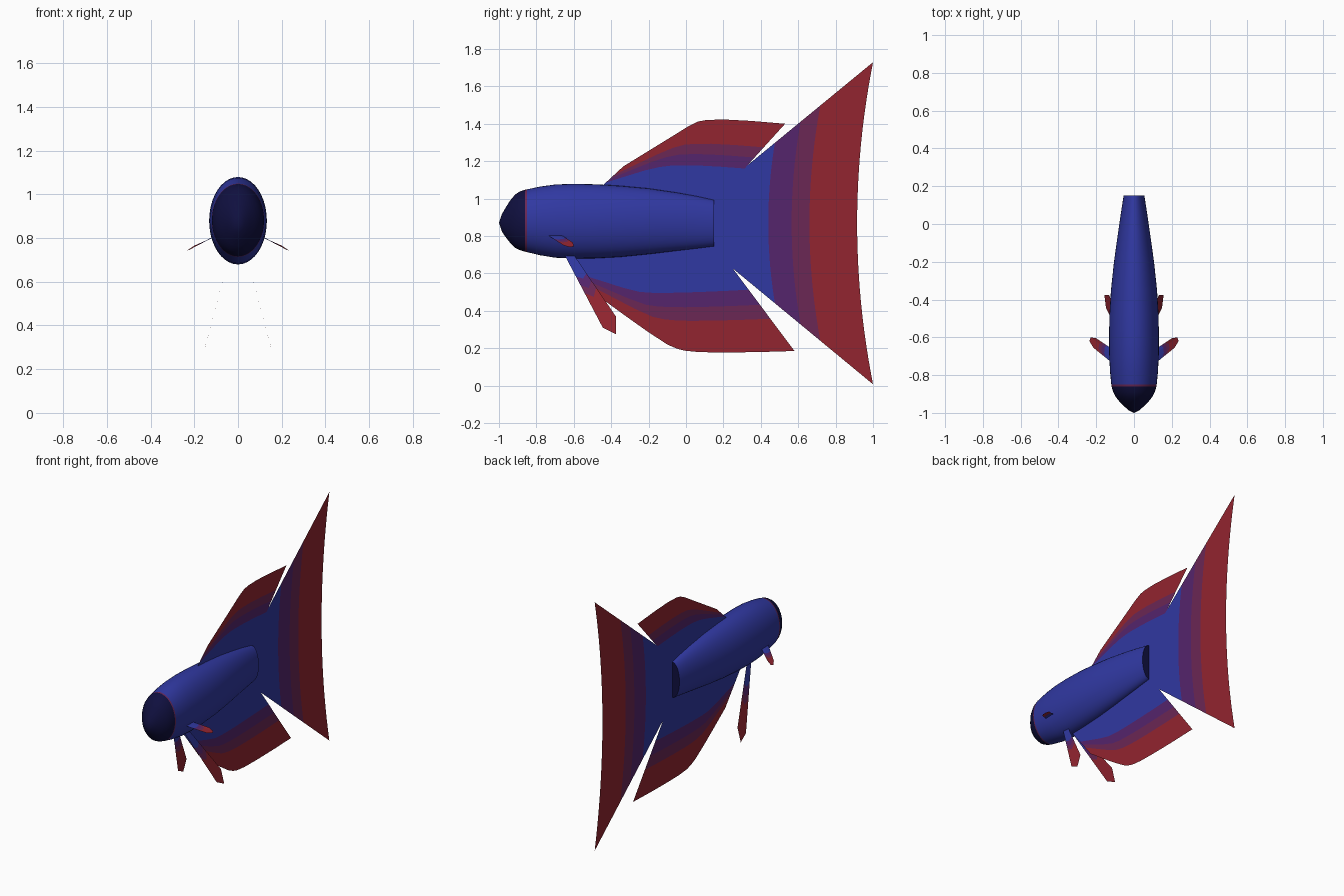
import bpy, bmesh, math

if "Cube" in bpy.data.objects:
    bpy.data.objects.remove(bpy.data.objects["Cube"])


def material(name, rgb):
    m = bpy.data.materials.new(name)
    m.diffuse_color = (*rgb, 1)
    m.use_nodes = True
    m.node_tree.nodes["Principled BSDF"].inputs["Base Color"].default_value = m.diffuse_color
    return m


BLUE = material("royal blue", (0.03, 0.04, 0.36))
VIOLET = material("violet", (0.09, 0.018, 0.15))
PLUM = material("plum", (0.145, 0.02, 0.09))
RED = material("crimson", (0.29, 0.018, 0.029))
NAVY = material("dark navy", (0.005, 0.005, 0.05))
FIN_COLOURS = [BLUE, VIOLET, PLUM, RED]


def make_object(name, bm, mats):
    me = bpy.data.meshes.new(name)
    bm.to_mesh(me)
    bm.free()
    for m in mats:
        me.materials.append(m)
    ob = bpy.data.objects.new(name, me)
    bpy.context.collection.objects.link(ob)
    return ob


def fin(name, root, rim, bands=(0, 0.43, 0.57, 0.7, 1)):
    """Flat membrane running from root points to rim points, one colour per band."""
    bm = bmesh.new()
    rows = [[bm.verts.new([a + (b - a) * t for a, b in zip(p, q)])
             for p, q in zip(root, rim)] for t in bands]
    for k in range(len(bands) - 1):
        for i in range(len(root) - 1):
            f = bm.faces.new((rows[k][i], rows[k + 1][i], rows[k + 1][i + 1], rows[k][i + 1]))
            f.material_index = k
    bmesh.ops.recalc_face_normals(bm, faces=bm.faces)
    if sum(f.normal.x for f in bm.faces) < 0:
        bmesh.ops.reverse_faces(bm, faces=bm.faces)
    return make_object(name, bm, FIN_COLOURS)


def median_fin(name, root_ends, rim):
    """Fin in the x = 0 plane with root points spread evenly along a line."""
    (y0, z0), (y1, z1) = root_ends
    n = len(rim) - 1
    root = [(0, y0 + (y1 - y0) * i / n, z0 + (z1 - z0) * i / n) for i in range(n + 1)]
    return fin(name, root, [(0, y, z) for y, z in rim])


# Body: elliptical rings as (y, top, bottom, half width)
STATIONS = [
    (-0.985, 0.915, 0.825, 0.03), (-0.965, 0.95, 0.795, 0.052),
    (-0.94, 0.99, 0.763, 0.077), (-0.915, 1.02, 0.738, 0.097),
    (-0.89, 1.037, 0.725, 0.11), (-0.86, 1.047, 0.716, 0.119),
    (-0.851, 1.049, 0.714, 0.12), (-0.78, 1.064, 0.697, 0.127),
    (-0.7, 1.075, 0.684, 0.131), (-0.6, 1.079, 0.679, 0.132),
    (-0.48, 1.076, 0.681, 0.13), (-0.35, 1.068, 0.688, 0.122),
    (-0.2, 1.054, 0.703, 0.106), (-0.05, 1.032, 0.721, 0.085),
    (0.06, 1.012, 0.734, 0.069), (0.15, 0.992, 0.745, 0.055)]
SIDES = 40
bm = bmesh.new()
rings = []
for y, top, bottom, w in STATIONS:
    mid, h = (top + bottom) / 2, (top - bottom) / 2
    rings.append([bm.verts.new((w * math.sin(a), y, mid + h * math.cos(a)))
                  for a in (2 * math.pi * i / SIDES for i in range(SIDES))])
nose = bm.verts.new((0, -1, 0.87))
for i in range(SIDES):
    j = (i + 1) % SIDES
    bm.faces.new((nose, rings[0][i], rings[0][j]))
    for a, b in zip(rings, rings[1:]):
        bm.faces.new((a[i], b[i], b[j], a[j]))
tail_cap = bm.faces.new(rings[-1])
bmesh.ops.recalc_face_normals(bm, faces=bm.faces)
# Dark head, thin gill line, blue flanks
for f in bm.faces:
    y = f.calc_center_median().y
    f.material_index = 1 if y < -0.86 else 2 if y < -0.851 else 0
tail_cap.material_index = 1
body = make_object("body", bm, [BLUE, NAVY, PLUM])
bpy.context.view_layer.objects.active = body
body.select_set(True)
bpy.ops.object.shade_smooth_by_angle(angle=math.radians(45))
body.select_set(False)

# Dorsal and belly fins
median_fin("dorsal_fin", ((-0.5, 1.02), (0.15, 0.98)),
           [(-0.335, 1.172), (-0.2, 1.255), (-0.07, 1.335), (0.01, 1.385), (0.065, 1.412),
            (0.11, 1.42), (0.2, 1.423), (0.35, 1.415), (0.53, 1.4)])
median_fin("belly_fin", ((-0.62, 0.69), (0.15, 0.76)),
           [(-0.43, 0.45), (-0.32, 0.37), (-0.2, 0.285), (-0.1, 0.22), (-0.05, 0.198),
            (-0.01, 0.187), (0.07, 0.179), (0.2, 0.177), (0.38, 0.179), (0.58, 0.185)])

# Tail fin: fan with a concave trailing edge
N = 24
steps = [2 * i / N - 1 for i in range(N + 1)]
fin("tail_fin", [(0, 0.1, 0.87 + 0.12 * s) for s in steps],
    [(0, 0.915 + 0.085 * s * s, 0.868 + 0.861 * s) for s in steps],
    (0, 0.417, 0.57, 0.687, 1))

# Paired fins, mirrored left and right
for side, sx in (("right", 1), ("left", -1)):
    fin(side + "_pelvic_fin",
        [(sx * 0.045, -0.65, 0.70), (sx * 0.045, -0.625, 0.70), (sx * 0.045, -0.6, 0.70)],
        [(sx * 0.148, -0.445, 0.31), (sx * 0.157, -0.375, 0.275), (sx * 0.132, -0.375, 0.37)],
        (0, 0.3, 0.42, 0.53, 1))
    fin(side + "_pectoral_fin",
        [(sx * 0.11, -0.74, 0.805), (sx * 0.11, -0.72, 0.807),
         (sx * 0.11, -0.69, 0.808), (sx * 0.11, -0.665, 0.805)],
        [(sx * 0.215, -0.655, 0.75), (sx * 0.236, -0.62, 0.74),
         (sx * 0.23, -0.6, 0.745), (sx * 0.2, -0.605, 0.765)],
        (0, 0.38, 0.5, 0.62, 1))
